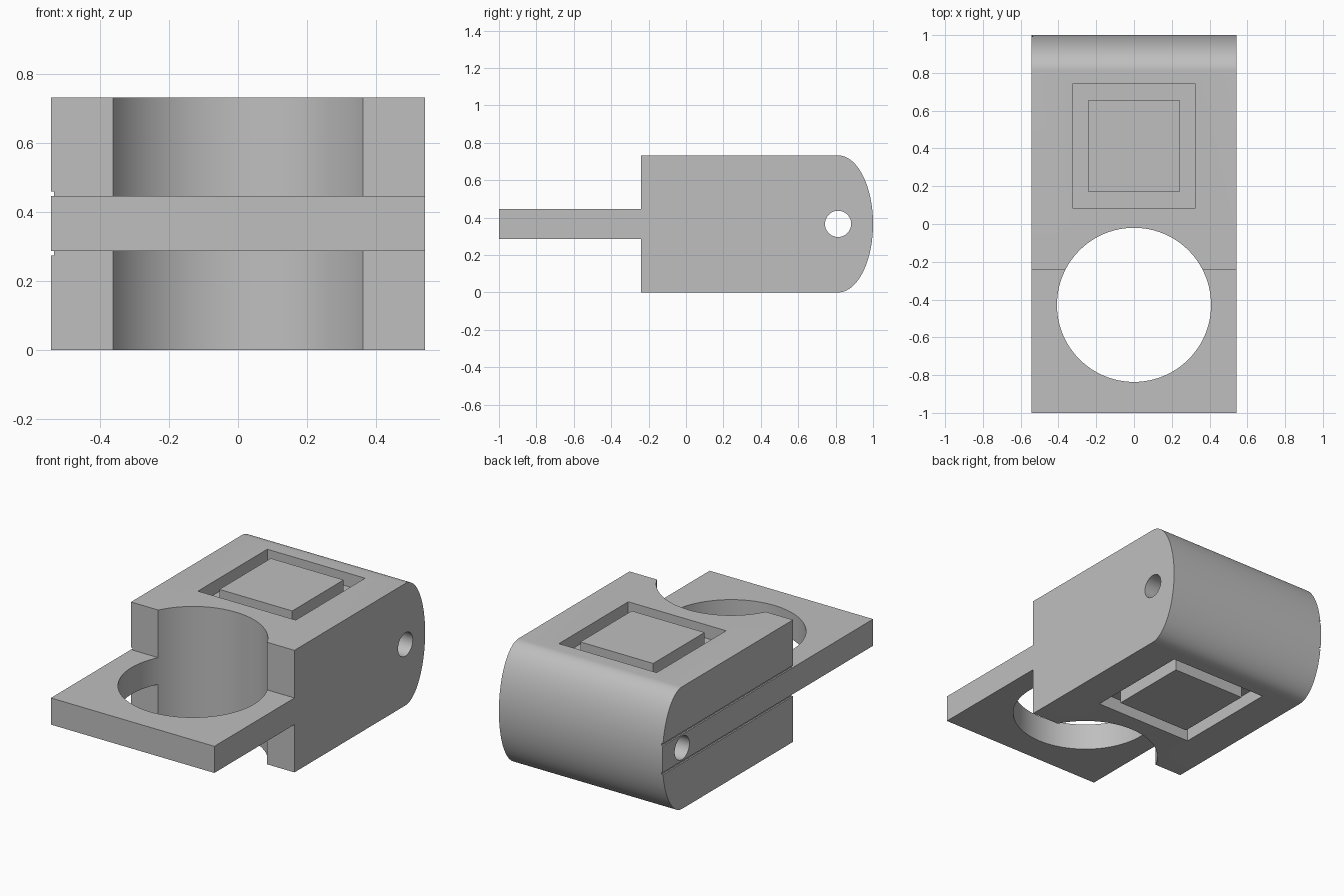
import bpy, bmesh, math
from mathutils import Matrix

if "Cube" in bpy.data.objects:
    bpy.data.objects.remove(bpy.data.objects["Cube"])

W, H = 0.543, 0.733          # half width, height
MID = H / 2
PAD_Y = 0.413                # centre of the square recesses
DEPTH = 0.08

grey = bpy.data.materials.new("plain grey")
grey.diffuse_color = (0.52, 0.52, 0.52, 1)
grey.use_nodes = True
grey.node_tree.nodes["Principled BSDF"].inputs["Base Color"].default_value = grey.diffuse_color


def make(name, bm):
    bmesh.ops.recalc_face_normals(bm, faces=bm.faces)
    me = bpy.data.meshes.new(name)
    bm.to_mesh(me)
    bm.free()
    me.materials.append(grey)
    ob = bpy.data.objects.new(name, me)
    bpy.context.collection.objects.link(ob)
    return ob


def box(name, lo, hi):
    bm = bmesh.new()
    size = [b - a for a, b in zip(lo, hi)]
    mid = [(a + b) / 2 for a, b in zip(lo, hi)]
    bmesh.ops.create_cube(bm, size=1, matrix=Matrix.Translation(mid) @ Matrix.Diagonal((*size, 1)))
    return make(name, bm)


def cylinder(name, centre, radius, length, axis, sides):
    bm = bmesh.new()
    rot = Matrix.Rotation(math.pi / 2, 4, 'Y') if axis == 'X' else Matrix()
    bmesh.ops.create_cone(bm, cap_ends=True, segments=sides, radius1=radius, radius2=radius,
                          depth=length, matrix=Matrix.Translation(centre) @ rot)
    return make(name, bm)


def cut(target, cutter):
    mod = target.modifiers.new("cut", 'BOOLEAN')
    mod.operation = 'DIFFERENCE'
    mod.solver = 'EXACT'
    mod.object = cutter
    bpy.context.view_layer.objects.active = target
    bpy.ops.object.modifier_apply(modifier=mod.name)
    bpy.data.objects.remove(cutter)


# Body: side profile with a thin front tongue and an elliptical back, extruded across x
profile = [(-1, 0.287), (-0.24, 0.287), (-0.24, 0)]
for i in range(49):
    a = -math.pi / 2 + math.pi * i / 48
    profile.append((0.813 + 0.187 * math.cos(a), MID + MID * math.sin(a)))
profile += [(-0.24, H), (-0.24, 0.447), (-1, 0.447)]
bm = bmesh.new()
face = bm.faces.new([bm.verts.new((-W, y, z)) for y, z in profile])
ext = bmesh.ops.extrude_face_region(bm, geom=[face])
bmesh.ops.translate(bm, vec=(2 * W, 0, 0),
                    verts=[v for v in ext["geom"] if isinstance(v, bmesh.types.BMVert)])
body = make("body", bm)

# Large vertical bore and small cross pin hole
cut(body, cylinder("bore", (0, -0.428, MID), 0.408, 2, 'Z', 96))
cut(body, cylinder("pin_hole", (0, 0.813, MID), 0.07, 2, 'X', 48))

# Two thin grooves along the left side
for z in (0.274, 0.447):
    cut(body, box("groove", (-W - 0.1, -0.5 if z < 0.28 else -0.4, z),
                  (-W + 0.009, 1.1, z + 0.013)))

# Square recesses on top and bottom, each with a flush raised pad
for side, low, high in (("top", H - DEPTH, H + 0.1), ("bottom", -0.1, DEPTH)):
    cut(body, box("recess", (-0.325, PAD_Y - 0.329, low), (0.325, PAD_Y + 0.329, high)))
    z0, z1 = (H - DEPTH - 0.01, H) if side == "top" else (0, DEPTH + 0.01)
    box(side + "_pad", (-0.242, PAD_Y - 0.244, z0), (0.242, PAD_Y + 0.244, z1))

# Smooth the curved walls, keep the edges crisp
bpy.ops.object.select_all(action='DESELECT')
body.select_set(True)
bpy.context.view_layer.objects.active = body
bpy.ops.object.shade_smooth_by_angle(angle=math.radians(25))
